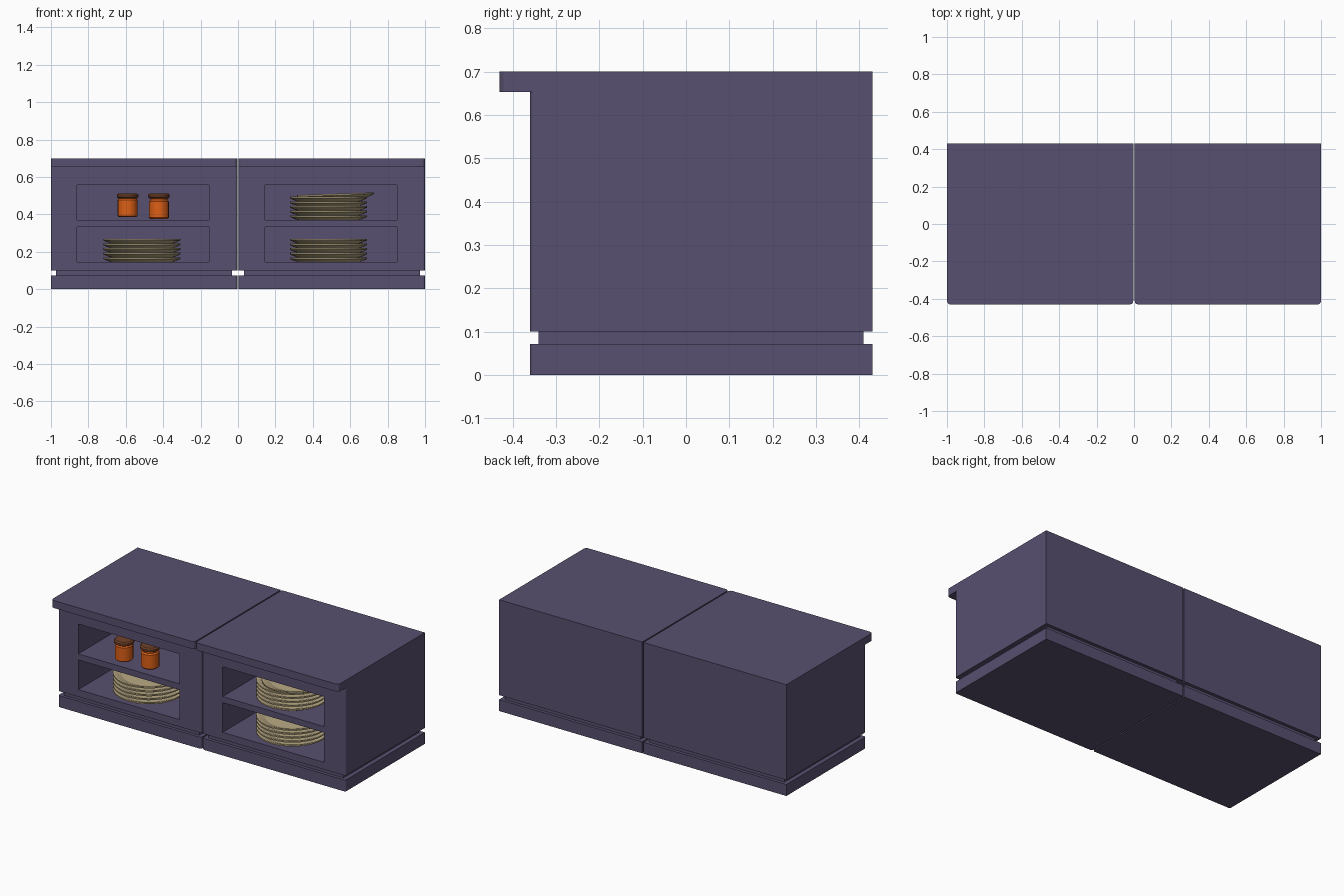
import bpy, bmesh, math
from mathutils import Vector

if "Cube" in bpy.data.objects:
    bpy.data.objects.remove(bpy.data.objects["Cube"])


def material(name, rgb):
    m = bpy.data.materials.new(name)
    m.diffuse_color = (*rgb, 1)
    m.use_nodes = True
    m.node_tree.nodes["Principled BSDF"].inputs["Base Color"].default_value = m.diffuse_color
    return m


PURPLE = material("purple_paint", (0.098, 0.080, 0.160))
CREAM = material("cream_ceramic", (0.50, 0.41, 0.24))
ORANGE = material("orange_jar", (0.72, 0.115, 0.008))
BROWN = material("brown_lid", (0.17, 0.055, 0.022))


def finish(name, bm, mat):
    bmesh.ops.recalc_face_normals(bm, faces=bm.faces)
    me = bpy.data.meshes.new(name)
    bm.to_mesh(me)
    bm.free()
    ob = bpy.data.objects.new(name, me)
    bpy.context.collection.objects.link(ob)
    me.materials.append(mat)
    return ob


def box(name, x, y, z, mat=PURPLE, bevel=0.0):
    """Box from ranges; optionally rounds the two front vertical edges."""
    bm = bmesh.new()
    bmesh.ops.create_cube(bm, size=1)
    for v in bm.verts:
        v.co = Vector([r[0] if c < 0 else r[1] for c, r in zip(v.co, (x, y, z))])
    if bevel:
        edges = [e for e in bm.edges
                 if all(abs(v.co.y - y[0]) < 1e-5 for v in e.verts)
                 and abs(e.verts[0].co.z - e.verts[1].co.z) > 1e-5]
        bmesh.ops.bevel(bm, geom=edges, offset=bevel, segments=3,
                        profile=0.5, affect='EDGES')
    return finish(name, bm, mat)


def lathe(name, profile, loc, mat, sides, tilt=0.0):
    """Spins an (r, z) profile into a closed solid; r = 0 makes a pole."""
    bm = bmesh.new()
    rings = []
    for r, z in profile:
        n = sides if r > 0 else 1
        rings.append([bm.verts.new((r * math.cos(2 * math.pi * i / sides),
                                    r * math.sin(2 * math.pi * i / sides), z))
                      for i in range(n)])
    for a, b in zip(rings, rings[1:]):
        for i in range(sides):
            j = (i + 1) % sides
            quad = [a[i % len(a)], a[j % len(a)], b[j % len(b)], b[i % len(b)]]
            bm.faces.new(list(dict.fromkeys(quad)))
    ob = finish(name, bm, mat)
    ob.location = loc
    ob.rotation_euler = (0, tilt, 0)
    return ob


def cut(ob, cutter):
    mod = ob.modifiers.new("opening", 'BOOLEAN')
    mod.operation = 'DIFFERENCE'
    mod.solver = 'EXACT'
    mod.object = cutter
    cutter.hide_render = True
    bpy.context.view_layer.objects.active = ob
    bpy.ops.object.modifier_apply(modifier=mod.name)
    bpy.data.objects.remove(cutter)


# Two counter units side by side with a thin gap
for side, x0, x1, hole in (("left", -1.0, -0.004, (-0.86, -0.155)),
                           ("right", 0.004, 1.0, (0.145, 0.85))):
    box(side + "_worktop", (x0, x1), (-0.43, 0.43), (0.653, 0.7), bevel=0.018)
    body = box(side + "_cabinet", (x0, x1), (-0.36, 0.43), (0.1, 0.653), bevel=0.012)
    for z in ((0.145, 0.332), (0.37, 0.558)):
        cut(body, box("cutter", hole, (-0.5, 0.12), z))
    box(side + "_recess", (x0 + 0.027, x1 - 0.027), (-0.34, 0.41), (0.07, 0.102))
    box(side + "_plinth", (x0, x1), (-0.36, 0.43), (0, 0.072), bevel=0.012)

# Plate stacks
PLATE = [(0, 0), (0.165, 0), (0.188, 0.008), (0.207, 0.017), (0.207, 0.025),
         (0.195, 0.024), (0.155, 0.009), (0, 0.008)]
for name, x, z in (("lower_left", -0.514, 0.145), ("lower_right", 0.484, 0.145),
                   ("upper_right", 0.484, 0.37)):
    for i in range(5):
        lathe(f"{name}_plate_{i + 1}", PLATE, (x, -0.15, z + 0.0248 * i), CREAM, 32)

# Loose plate resting askew on the upper stack
lathe("tilted_plate", PLATE, (0.522, -0.15, 0.485), CREAM, 32, tilt=-0.035)

# Jars with lids
JAR = [(0, 0), (0.046, 0), (0.053, 0.006), (0.053, 0.092), (0.046, 0.1),
       (0.046, 0.115), (0, 0.115)]
LID = [(0, 0), (0.05, 0), (0.058, 0.006), (0.058, 0.018), (0.05, 0.025), (0, 0.025)]
for i, (x, y, z) in enumerate(((-0.59, -0.29, 0.385), (-0.423, -0.27, 0.376))):
    for ob in (lathe(f"jar_{i + 1}", JAR, (x, y, z), ORANGE, 20),
               lathe(f"jar_lid_{i + 1}", LID, (x, y, 0.486), BROWN, 20)):
        ob.data.shade_smooth()
        ob.data.set_sharp_from_angle(angle=math.radians(30))
